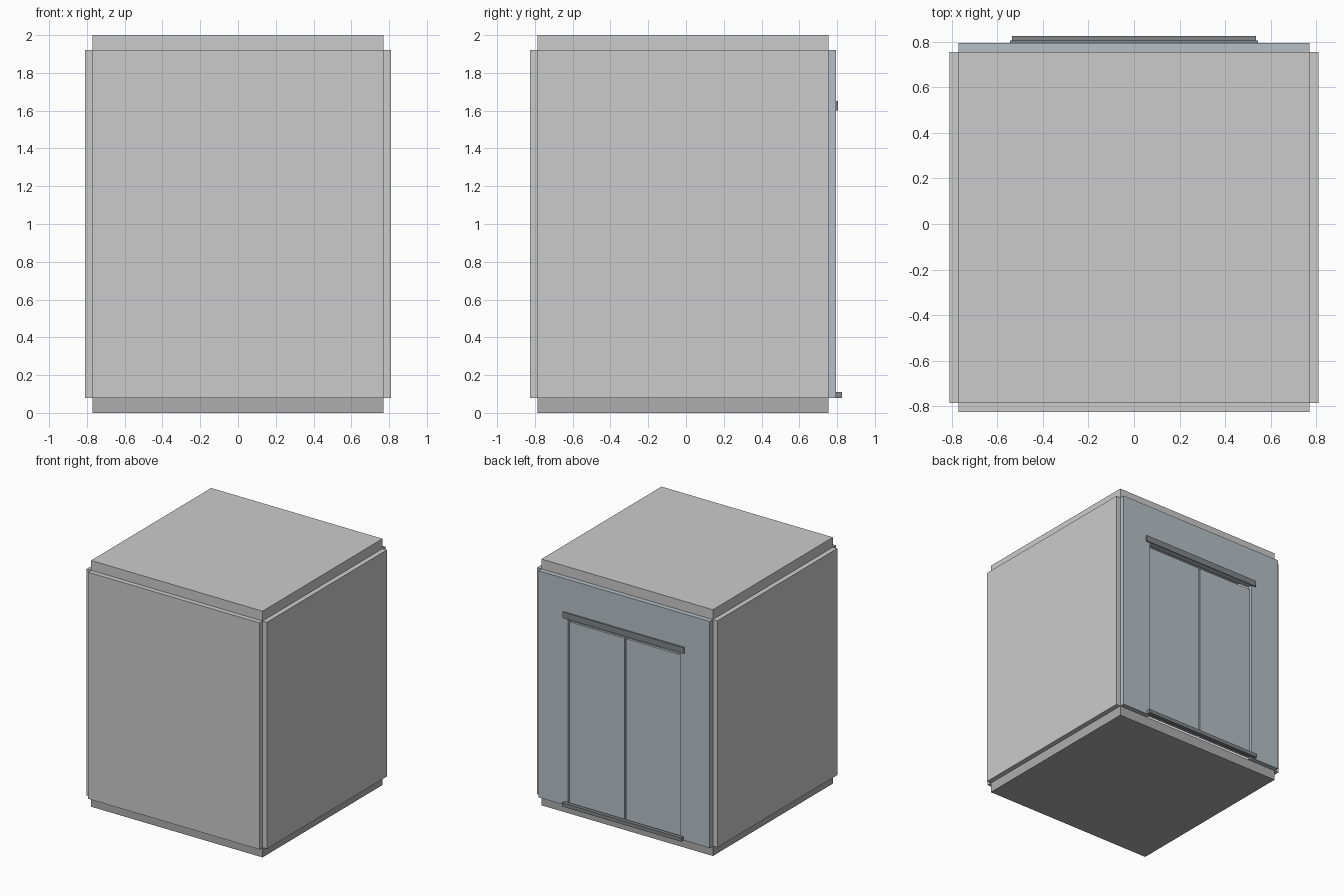
import bpy, bmesh

if "Cube" in bpy.data.objects:
    bpy.data.objects.remove(bpy.data.objects["Cube"])


def material(name, rgb):
    m = bpy.data.materials.new(name)
    m.diffuse_color = (*rgb, 1)
    m.use_nodes = True
    m.node_tree.nodes["Principled BSDF"].inputs["Base Color"].default_value = m.diffuse_color
    return m


steel = material("steel_blue", (0.47, 0.53, 0.57))
dark = material("dark_trim", (0.22, 0.24, 0.25))
floor_grey = material("floor_grey", (0.42, 0.42, 0.42))


def prism(name, profile, y0, y1, mat=None):
    """Extrude an XZ outline from y0 to y1."""
    bm = bmesh.new()
    face = bm.faces.new([bm.verts.new((x, y0, z)) for x, z in profile])
    ext = bmesh.ops.extrude_face_region(bm, geom=[face])
    verts = [v for v in ext["geom"] if isinstance(v, bmesh.types.BMVert)]
    bmesh.ops.translate(bm, verts=verts, vec=(0, y1 - y0, 0))
    bmesh.ops.recalc_face_normals(bm, faces=bm.faces)
    mesh = bpy.data.meshes.new(name)
    bm.to_mesh(mesh)
    bm.free()
    ob = bpy.data.objects.new(name, mesh)
    bpy.context.collection.objects.link(ob)
    if mat:
        mesh.materials.append(mat)
    return ob


def box(name, x0, x1, y0, y1, z0, z1, mat=None):
    return prism(name, [(x0, z0), (x1, z0), (x1, z1), (x0, z1)], y0, y1, mat)


W, T = 0.77, 0.04              # half width, wall thickness
F, B = -0.785, 0.755           # cabin interior front and back
Z0, Z1 = 0.08, 1.92            # wall bottom and top
OX, OZ = 0.505, 1.60           # doorway half width and top

# floor, roof and closed walls
box("floor", -W, W, F, B, 0, Z0, floor_grey)
box("roof", -W, W, F, B, Z1, 2.0)
box("front_wall", -W, W, F - T, F, Z0, Z1)
for side, s in (("left", -1), ("right", 1)):
    a, b = sorted((s * W, s * (W + T)))
    box(side + "_wall", a, b, F, B, Z0, Z1)

# door wall with an open doorway
prism("door_wall", [(-W, Z0), (-OX, Z0), (-OX, OZ), (OX, OZ), (OX, Z0),
                    (W, Z0), (W, Z1), (-W, Z1)], B, B + T, steel)

# recessed sliding doors
for side, s in (("left", -1), ("right", 1)):
    a, b = sorted((s * 0.005, s * 0.5))
    box(side + "_door", a, b, B + 0.005, B + 0.025, Z0 + 0.01, 1.57, steel)

# door header and sill
box("door_header", -0.545, 0.545, B + T, B + T + 0.01, OZ, 1.65, dark)
box("door_sill", -0.535, 0.535, B + T, B + T + 0.03, Z0, 0.11, dark)
